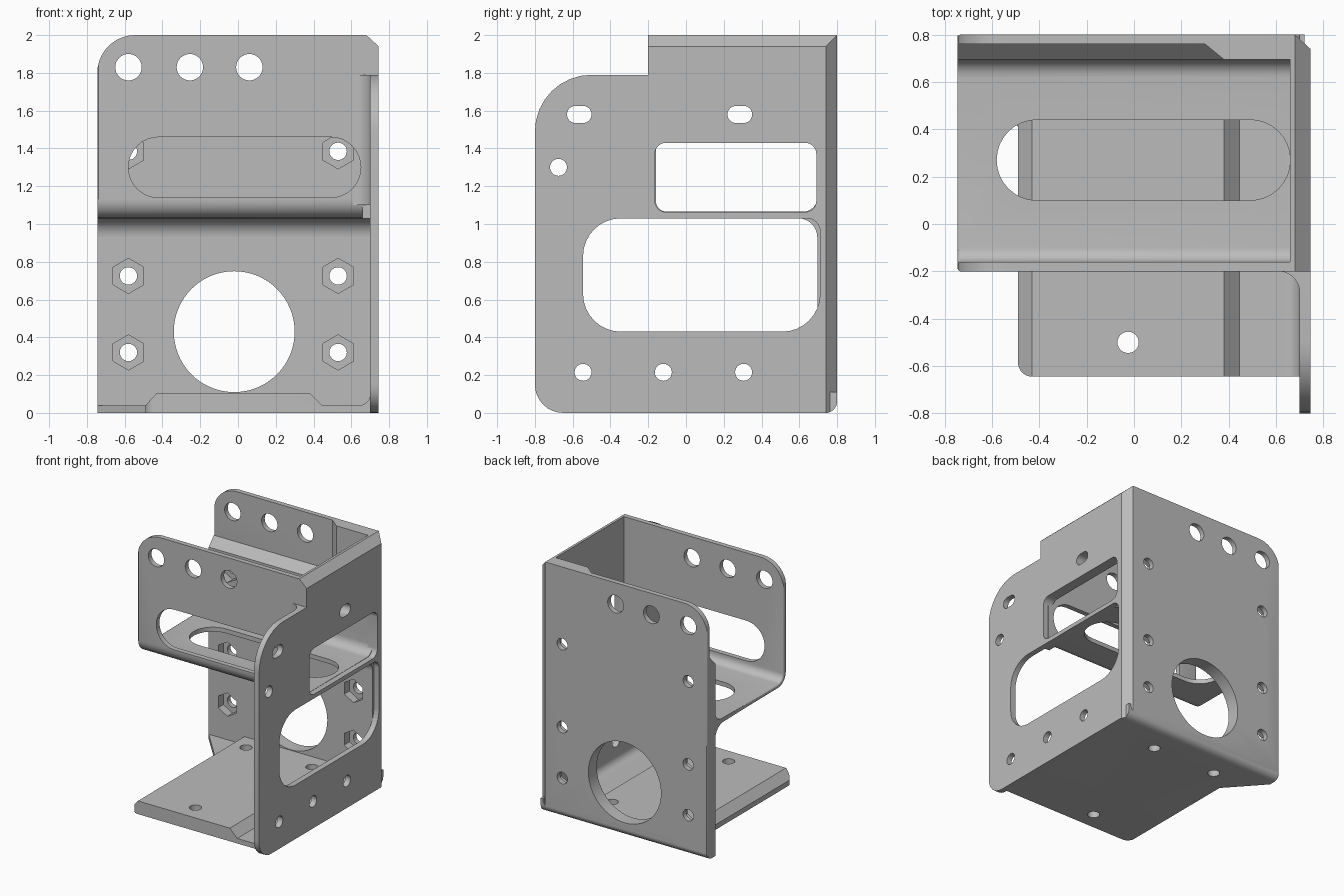
import bpy, bmesh
from math import pi, sin, cos
from mathutils import Vector

if "Cube" in bpy.data.objects:
    bpy.data.objects.remove(bpy.data.objects["Cube"])

grey = bpy.data.materials.new("plain_grey")
grey.use_nodes = True
grey.diffuse_color = (0.5, 0.5, 0.5, 1)
grey.node_tree.nodes["Principled BSDF"].inputs["Base Color"].default_value = (0.5, 0.5, 0.5, 1)

L, R, INNER, TOP = -0.745, 0.745, 0.70, 2.0   # left, right, inner side face, top
FRONT, BACK = -0.8, 0.8
SHEET, THICK = 0.76, 0.695                    # front faces of thin and thick back


def rounded(points, steps=8):
    """Outline from (u, v, radius) corners; radius may be left out."""
    out = []
    for i, p in enumerate(points):
        c = Vector(p[:2])
        r = p[2] if len(p) > 2 else 0
        if not r:
            out.append(c)
            continue
        a = (Vector(points[i - 1][:2]) - c).normalized()
        b = (Vector(points[(i + 1) % len(points)][:2]) - c).normalized()
        for k in range(steps + 1):
            t = k / steps * pi / 2
            out.append(c + a * r * (1 - sin(t)) + b * r * (1 - cos(t)))
    return out


def box(u0, v0, u1, v1, r=0):
    return rounded([(u0, v0, r), (u1, v0, r), (u1, v1, r), (u0, v1, r)])


def circle(u, v, r, sides=32):
    return [Vector((u + r * sin(2 * pi * k / sides), v + r * cos(2 * pi * k / sides)))
            for k in range(sides)]


def corner(u, v, su, sv, r, over=0.03):
    """Leftover piece between a square corner and its rounding."""
    arc = [(u + su * r * (1 - sin(t)), v + sv * r * (1 - cos(t)))
           for t in (k / 10 * pi / 2 for k in range(11))]
    return [(u - su * over, v - sv * over), (u + su * r, v - sv * over)] + arc \
        + [(u - su * over, v + sv * r)]


def prism(name, outline, axis, a, b, soft=None):
    """Extrude an outline along an axis; soft picks cap edges to ease."""
    place = {"x": lambda u, v, w: (w, u, v),
             "y": lambda u, v, w: (u, w, v),
             "z": lambda u, v, w: (u, v, w)}[axis]
    bm = bmesh.new()
    low = [bm.verts.new(place(p[0], p[1], a)) for p in outline]
    high = [bm.verts.new(place(p[0], p[1], b)) for p in outline]
    caps = [bm.faces.new(low), bm.faces.new(high)]
    n = len(low)
    for i in range(n):
        j = (i + 1) % n
        bm.faces.new((low[i], low[j], high[j], high[i]))
    bmesh.ops.recalc_face_normals(bm, faces=bm.faces)
    if soft:
        edges = [e for f in caps for e in f.edges
                 if soft((e.verts[0].co + e.verts[1].co) / 2)]
        bmesh.ops.bevel(bm, geom=edges, offset=0.012, segments=3,
                        profile=0.5, affect="EDGES")
    mesh = bpy.data.meshes.new(name)
    bm.to_mesh(mesh)
    bm.free()
    mesh.materials.append(grey)
    ob = bpy.data.objects.new(name, mesh)
    bpy.context.scene.collection.objects.link(ob)
    return ob


cutters = []


def cutter(outline, axis, a, b):
    ob = prism("cutter", outline, axis, a, b)
    ob.hide_render = True
    cutters.append(ob)
    return ob


def combine(ob, others, operation="DIFFERENCE"):
    for other in others:
        mod = ob.modifiers.new("cut", "BOOLEAN")
        mod.operation, mod.solver, mod.object = operation, "EXACT", other
    graph = bpy.context.evaluated_depsgraph_get()
    mesh = bpy.data.meshes.new_from_object(ob.evaluated_get(graph))
    ob.modifiers.clear()
    ob.data = mesh


# Shared cutters: edge chamfers, bottom bend, top corners, top holes
chamfers = [cutter([(0.6584, 2.02), (0.7667, 1.92), (0.82, 2.02)], "y", -0.3, 0.9),
            cutter([(0.6584, 0.82), (0.7667, 0.72), (0.82, 0.82)], "z", -0.1, 2.1)]
bend = cutter(corner(BACK, 0, -1, 1, 0.06), "x", -0.9, 0.9)
top_corner = cutter(corner(L, TOP, 1, -1, 0.2), "y", -0.3, 0.9)
top_holes = [cutter(circle(x, 1.83, 0.07), "y", -0.3, 0.9) for x in (-0.58, -0.255, 0.06)]

# Back plate with thick lower body and thick upper right block
back = prism("back_plate", box(L, 0, R, TOP), "y", SHEET, BACK,
             lambda c: c.x < -0.7)
body = prism("back_body", [(0.77, 0), (0.77, 1.6), (SHEET, 1.6), (THICK, 1.53), (THICK, 0)],
             "x", L, INNER)
block = prism("back_block", [(0.3, SHEET), (0.38, THICK), (INNER, THICK), (INNER, 0.77),
                             (0.3, 0.77)], "z", 1.4, TOP)
combine(back, [body, block], "UNION")
cutters += [body, block]
bolts = []
for x in (-0.58, 0.53):
    for z in (0.32, 0.725, 1.385):
        bolts += [cutter(circle(x, z, 0.093, 6), "y", 0.6, SHEET),
                  cutter(circle(x, z, 0.046, 24), "y", 0.6, 0.9)]
bore = cutter(circle(-0.02, 0.43, 0.32, 64), "y", 0.6, 0.9)
combine(back, chamfers + [bend, top_corner, bore] + top_holes + bolts)

# Side plate and the thicker wall lining its upper part
outline = rounded([(FRONT, 0, 0.15), (BACK, 0, 0.06), (BACK, TOP), (-0.2, TOP),
                   (-0.2, 1.79), (FRONT, 1.79, 0.3)])
side = prism("side_plate", outline, "x", INNER, R)
wall = prism("upper_side_wall", box(-0.2, 1.03, BACK, TOP), "x", 0.66, INNER)
windows = [box(-0.165, 1.063, 0.69, 1.43, 0.06),
           rounded([(-0.545, 0.43, 0.2), (0.71, 0.43, 0.2),
                    (0.71, 1.03, 0.07), (-0.545, 1.03, 0.2)])]
windows += [box(y - 0.065, 1.535, y + 0.065, 1.625, 0.044) for y in (-0.565, 0.285)]
windows += [circle(y, z, 0.045, 24) for y, z in
            ((-0.545, 0.215), (-0.12, 0.215), (0.305, 0.215), (-0.675, 1.3))]
openings = [cutter(w, "x", 0.6, 0.8) for w in windows]
combine(side, chamfers + openings)
combine(wall, chamfers + [openings[0], openings[3]])

# Base plate with raised middle, and the corner gusset at its left rear
base = prism("base_plate", rounded([(-0.49, 0), (-0.49, 0.04), (-0.43, 0.105), (0.38, 0.105),
                                    (0.445, 0.04), (INNER, 0.04, 0.06), (INNER, 0.11),
                                    (0.72, 0.11), (0.72, 0)]), "y", -0.645, BACK)
base_holes = [cutter(circle(x, y, 0.045, 24), "z", -0.1, 0.2)
              for x, y in ((-0.025, -0.5), (0.265, 0.55), (-0.315, 0.55))]
front_round = cutter(corner(-0.49, -0.645, 1, 1, 0.06), "z", -0.1, 0.2)
combine(base, [bend, front_round] + base_holes)
gusset = prism("base_gusset", [(-0.49, 0.41), (-0.49, BACK), (L, BACK), (L, 0.695)],
               "z", 0, 0.04)
combine(gusset, [bend])

# Shelf folded up into a front flange, filleted into the back
tray = prism("shelf_and_front_flange", rounded(
    [(-0.2, TOP), (-0.2, 1.03, 0.1), (THICK, 1.03, 0.1), (THICK, 0.9), (0.75, 0.9),
     (0.75, 1.2), (THICK, 1.2), (THICK, 1.065, 0.075), (-0.16, 1.065, 0.06), (-0.16, TOP)]),
    "x", L, INNER, lambda c: c.x < -0.7 and c.y < 0.6)
shelf_slot = cutter(box(-0.58, 0.1, 0.66, 0.44, 0.169), "z", 0.9, 1.2)
flange_slot = cutter(box(-0.58, 1.14, 0.65, 1.46, 0.159), "y", -0.3, 0)
combine(tray, [chamfers[0], top_corner, shelf_slot, flange_slot] + top_holes)

# Fillet between front flange and side plate
fillet = prism("flange_fillet", corner(INNER, -0.2, -1, -1, 0.09, 0.005), "z", 1.1, 1.79)
combine(fillet, [flange_slot])

for ob in cutters:
    bpy.data.objects.remove(ob)

# Smooth the rounded surfaces, keep the folds sharp
bpy.ops.object.select_all(action="DESELECT")
for ob in (back, side, wall, base, gusset, tray, fillet):
    ob.select_set(True)
    bpy.context.view_layer.objects.active = ob
bpy.ops.object.shade_smooth_by_angle(angle=pi / 6)
